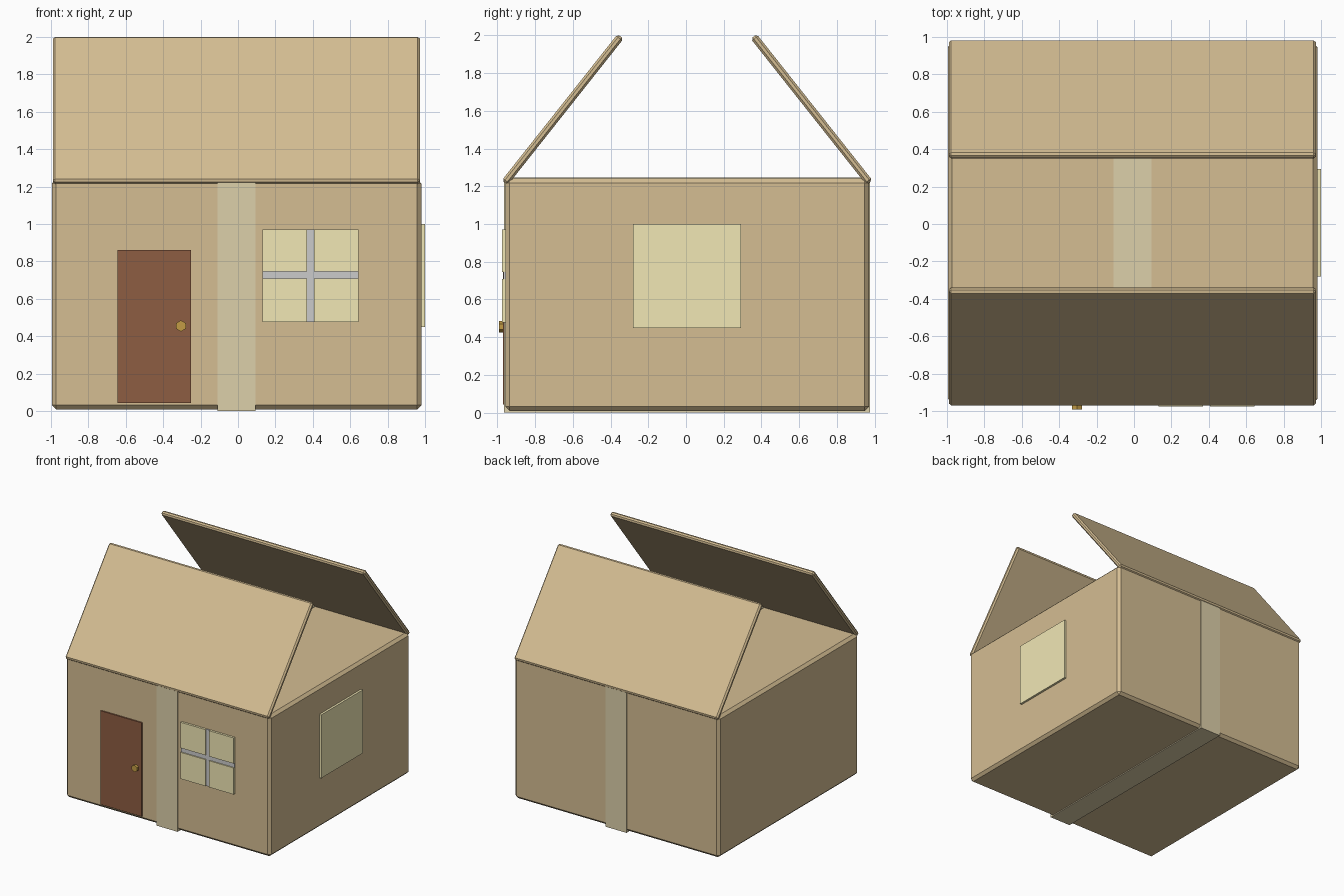
import bpy, bmesh, math
from mathutils import Matrix, Vector

if "Cube" in bpy.data.objects:
    bpy.data.objects.remove(bpy.data.objects["Cube"])


def material(name, rgb):
    m = bpy.data.materials.new(name)
    m.diffuse_color = (*rgb, 1)
    m.use_nodes = True
    m.node_tree.nodes["Principled BSDF"].inputs["Base Color"].default_value = m.diffuse_color
    return m


CARD = material("cardboard", (0.66, 0.51, 0.29))
TAPE = material("tape", (0.72, 0.63, 0.40))
WOOD = material("door_brown", (0.27, 0.11, 0.055))
GLASS = material("window_yellow", (0.88, 0.80, 0.46))
GREY = material("window_grey", (0.54, 0.54, 0.57))
BRASS = material("brass", (0.54, 0.33, 0.06))


def finish(name, bm, mat):
    me = bpy.data.meshes.new(name)
    bm.to_mesh(me)
    bm.free()
    me.materials.append(mat)
    ob = bpy.data.objects.new(name, me)
    bpy.context.collection.objects.link(ob)
    return ob


def box(name, lo, hi, mat, bevel=0.0, matrix=None):
    """Box between two corners, with optional chamfer and placement."""
    lo, hi = Vector(lo), Vector(hi)
    bm = bmesh.new()
    bmesh.ops.create_cube(bm, size=1, matrix=Matrix.Translation((lo + hi) / 2)
                          @ Matrix.Diagonal((*(hi - lo), 1)))
    if bevel:
        bmesh.ops.bevel(bm, geom=bm.edges[:], offset=bevel, segments=1,
                        profile=0.5, affect='EDGES')
    if matrix:
        bm.transform(matrix)
    return finish(name, bm, mat)


# Closed carton body
box("box_body", (-0.995, -0.958, 0.008), (0.98, 0.97, 1.24), CARD, 0.023)

# Tape band wrapping front, back, top and bottom
box("tape_band", (-0.11, -0.964, 0.0), (0.093, 0.976, 1.246), TAPE)

# Two raised lid flaps forming an open roof, mirrored about the body centre
MID = 0.006
for name, s in (("front_flap", -1), ("back_flap", 1)):
    hinge = Vector((0, MID + s * 0.957, 1.232))
    tip = Vector((0, MID + s * 0.36, 1.986))
    run = tip - hinge
    angle = math.atan2(run.z, run.y)
    place = Matrix.Translation(hinge) @ Matrix.Rotation(angle, 4, 'X')
    box(name, (-0.99, -0.016, -0.02), (0.973, run.length + 0.011, 0.02),
        CARD, 0.012, place)

# Door and six-sided knob
box("door", (-0.645, -0.97, 0.043), (-0.25, -0.955, 0.86), WOOD)
bm = bmesh.new()
bmesh.ops.create_cone(bm, cap_ends=True, segments=6, radius1=0.03,
                      radius2=0.03, depth=0.03,
                      matrix=Matrix.Translation((-0.305, -0.976, 0.455))
                      @ Matrix.Rotation(math.pi / 2, 4, 'X'))
finish("door_knob", bm, BRASS)

# Front window: four panes divided by a slimmer cross
for i, (x0, x1) in enumerate(((0.13, 0.37), (0.406, 0.643))):
    for j, (z0, z1) in enumerate(((0.477, 0.708), (0.746, 0.97))):
        box(f"window_pane_{i}{j}", (x0, -0.977, z0), (x1, -0.955, z1), GLASS)
box("window_bar_vertical", (0.37, -0.968, 0.477), (0.406, -0.955, 0.97), GREY)
box("window_bar_horizontal", (0.13, -0.9675, 0.708), (0.643, -0.955, 0.746), GREY)

# Plain window on the right side
box("side_window", (0.97, -0.28, 0.448), (0.999, 0.293, 1.0), GLASS)
